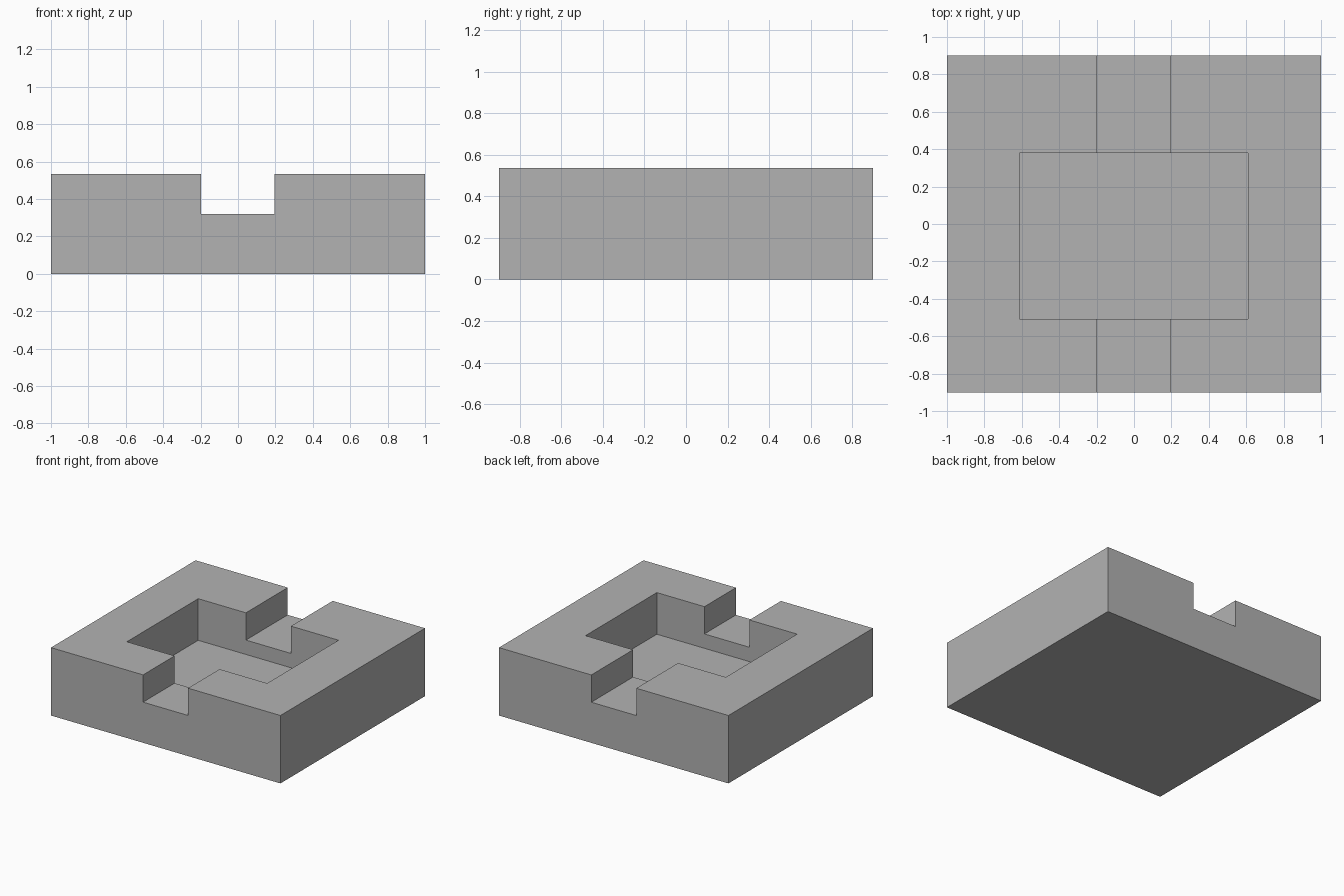
import bpy

default = bpy.data.objects.get("Cube")
if default:
    bpy.data.objects.remove(default, do_unlink=True)

HEIGHT = 0.535

grey = bpy.data.materials.new("plain_grey")
grey.use_nodes = True
colour = (0.448, 0.448, 0.448, 1)
grey.diffuse_color = colour
grey.node_tree.nodes["Principled BSDF"].inputs["Base Color"].default_value = colour


def box(name, low, high):
    """Box spanning two opposite corners."""
    bpy.ops.mesh.primitive_cube_add(size=1, location=[(a + b) / 2 for a, b in zip(low, high)])
    obj = bpy.context.object
    obj.name = name
    obj.scale = [b - a for a, b in zip(low, high)]
    bpy.ops.object.transform_apply(location=True, rotation=False, scale=True)
    obj.data.materials.append(grey)
    return obj


def cut(target, cutter):
    """Carve the cutter out of the target, then discard it."""
    cutter.hide_render = True
    mod = target.modifiers.new(cutter.name, "BOOLEAN")
    mod.operation = "DIFFERENCE"
    mod.solver = "EXACT"
    mod.object = cutter
    bpy.context.view_layer.objects.active = target
    bpy.ops.object.modifier_apply(modifier=mod.name)
    bpy.data.objects.remove(cutter, do_unlink=True)


# Solid block
block = box("slotted_block", (-1, -0.9, 0), (1, 0.9, HEIGHT))

# Deep rectangular pocket, set slightly towards the front
cut(block, box("pocket_cutter", (-0.613, -0.508, 0.207), (0.61, 0.38, 1)))

# Shallower channel running front to back through both end walls
cut(block, box("channel_cutter", (-0.197, -1.2, 0.32), (0.195, 1.2, 1)))
